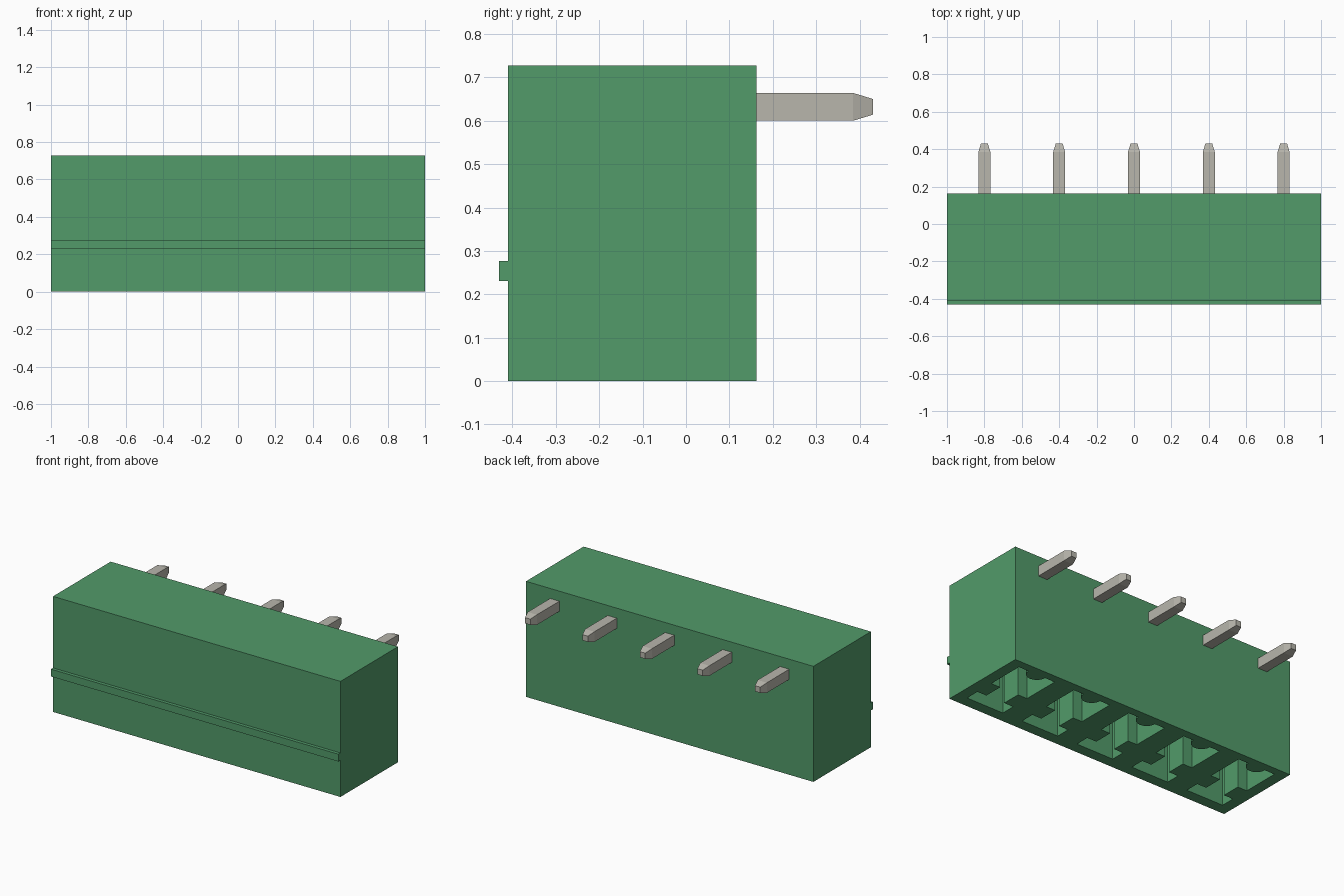
import bpy, bmesh, math
from mathutils import Matrix

cube = bpy.data.objects.get("Cube")
if cube:
    bpy.data.objects.remove(cube, do_unlink=True)


def material(name, rgb):
    m = bpy.data.materials.new(name)
    m.use_nodes = True
    m.diffuse_color = (*rgb, 1)
    m.node_tree.nodes["Principled BSDF"].inputs["Base Color"].default_value = (*rgb, 1)
    return m


green = material("green plastic", (0.084, 0.328, 0.144))
metal = material("tinned metal", (0.479, 0.468, 0.413))


def make_object(name, bm, mat):
    bmesh.ops.recalc_face_normals(bm, faces=bm.faces)
    mesh = bpy.data.meshes.new(name)
    bm.to_mesh(mesh)
    bm.free()
    mesh.materials.append(mat)
    ob = bpy.data.objects.new(name, mesh)
    bpy.context.collection.objects.link(ob)
    return ob


def add_box(bm, lo, hi):
    size = [b - a for a, b in zip(lo, hi)]
    mid = [(a + b) / 2 for a, b in zip(lo, hi)]
    bmesh.ops.create_cube(bm, size=1, matrix=Matrix.Translation(mid) @ Matrix.Diagonal((*size, 1)))


def add_loft(bm, sections):
    """Join rings of equal point count and cap both ends."""
    rings = [[bm.verts.new(p) for p in s] for s in sections]
    n = len(rings[0])
    for a, b in zip(rings, rings[1:]):
        for i in range(n):
            j = (i + 1) % n
            bm.faces.new((a[i], a[j], b[j], b[i]))
    bm.faces.new(rings[0])
    bm.faces.new(rings[-1])


CORNERS = ((-1, -1), (1, -1), (1, 1), (-1, 1))
POLES = [0.4 * i for i in range(-2, 3)]

# Housing block
bm = bmesh.new()
add_box(bm, (-1, -0.41, 0), (1, 0.162, 0.727))
housing = make_object("housing", bm, green)

# Keyed cavity outline: wide front slot, narrow neck, chamber with a round lobe
half = [(0.13, -0.34), (0.13, -0.25), (0.065, -0.25), (0.065, -0.13), (0.13, -0.13), (0.13, 0.11)]
lobe = [(0.06 * math.cos(t), 0.11 - 0.06 * math.sin(t))
        for t in (math.pi * k / 10 for k in range(11))]
outline = half + lobe + [(-x, y) for x, y in reversed(half)]

bm = bmesh.new()
for px in POLES:
    add_loft(bm, [[(px + x, y, z) for x, y in outline] for z in (-0.05, 0.57)])
cutter = make_object("cavity_cutter", bm, green)
cutter.hide_render = True

cut = housing.modifiers.new("cavities", "BOOLEAN")
cut.operation = "DIFFERENCE"
cut.solver = "EXACT"
cut.object = cutter
bpy.context.view_layer.objects.active = housing
bpy.ops.object.modifier_apply(modifier=cut.name)
bpy.data.objects.remove(cutter, do_unlink=True)

# Latching rail along the front
bm = bmesh.new()
add_box(bm, (-1, -0.431, 0.231), (1, -0.405, 0.277))
make_object("latch_rail", bm, green)

# Bent pins: tapered solder leg at the back, tapered contact inside the cavity
for k, px in enumerate(POLES, 1):
    bm = bmesh.new()
    leg = [(-0.08, 0.032, 0.032), (0.385, 0.032, 0.032), (0.431, 0.018, 0.018)]
    add_loft(bm, [[(px + a * w, y, 0.632 + b * h) for a, b in CORNERS] for y, w, h in leg])
    contact = [(0.17, 0.018), (0.215, 0.032), (0.632, 0.032)]
    add_loft(bm, [[(px + a * w, -0.05 + b * w, z) for a, b in CORNERS] for z, w in contact])
    make_object(f"pin_{k}", bm, metal)
